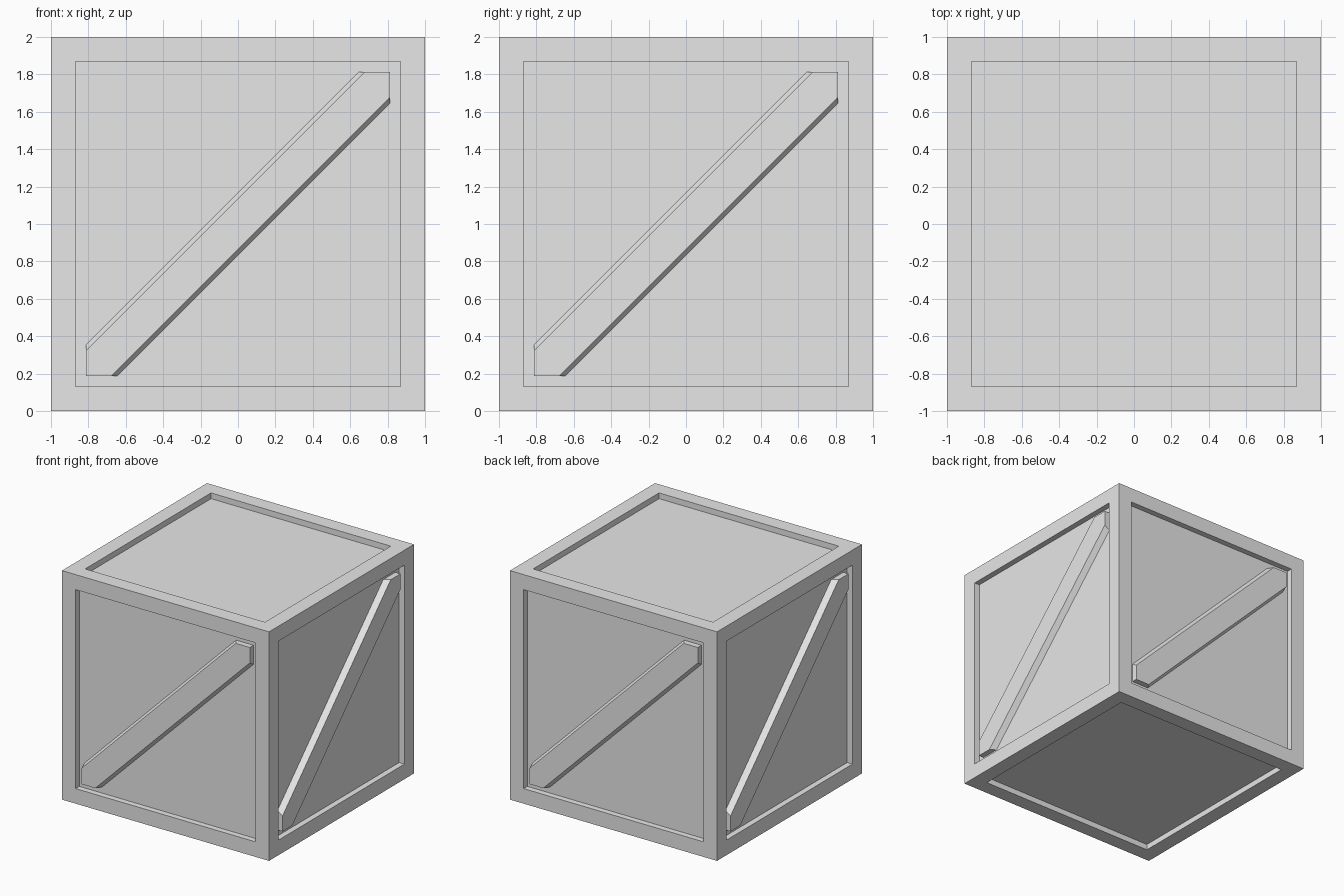
import bpy, bmesh, math

if "Cube" in bpy.data.objects:
    bpy.data.objects.remove(bpy.data.objects["Cube"], do_unlink=True)

OPEN = 0.814    # half width of each framed opening
DEPTH = 0.05    # how far the panels sit behind the frame

grey = bpy.data.materials.new("plain grey")
grey.use_nodes = True
grey.diffuse_color = (0.8, 0.8, 0.8, 1)
grey.node_tree.nodes["Principled BSDF"].inputs["Base Color"].default_value = (0.8, 0.8, 0.8, 1)


def make_object(name, bm):
    bmesh.ops.recalc_face_normals(bm, faces=bm.faces)
    mesh = bpy.data.meshes.new(name)
    bm.to_mesh(mesh)
    bm.free()
    mesh.materials.append(grey)
    obj = bpy.data.objects.new(name, mesh)
    bpy.context.collection.objects.link(obj)
    return obj


# Crate body: a cube with a sunken panel inside a frame on all six sides
bm = bmesh.new()
bmesh.ops.create_cube(bm, size=2)
bmesh.ops.translate(bm, verts=bm.verts, vec=(0, 0, 1))
panels = list(bm.faces)
bmesh.ops.inset_individual(bm, faces=panels, thickness=1 - OPEN, depth=0)
bmesh.ops.inset_individual(bm, faces=panels, thickness=0.001, depth=-DEPTH)
make_object("crate_body", bm)


# Diagonal brace outline, trimmed to the corners of the opening
def brace_ring(bm, k, y):
    a = OPEN
    outline = [(-a, -a), (k - a, -a), (a, a - k), (a, a), (a - k, a), (-a, k - a)]
    return [bm.verts.new((x, y, z + 1)) for x, z in outline]


# One brace with chamfered long sides on each of the four walls
for i, side in enumerate(("front", "left", "back", "right")):
    bm = bmesh.new()
    outer = brace_ring(bm, 0.135, -1)
    inner = brace_ring(bm, 0.167, DEPTH - 1)
    bm.faces.new(outer)
    bm.faces.new(inner)
    for j in range(6):
        n = (j + 1) % 6
        bm.faces.new((outer[j], outer[n], inner[n], inner[j]))
    bmesh.ops.remove_doubles(bm, verts=bm.verts, dist=1e-5)
    brace = make_object(side + "_diagonal_brace", bm)
    brace.rotation_euler.z = i * math.pi / 2
